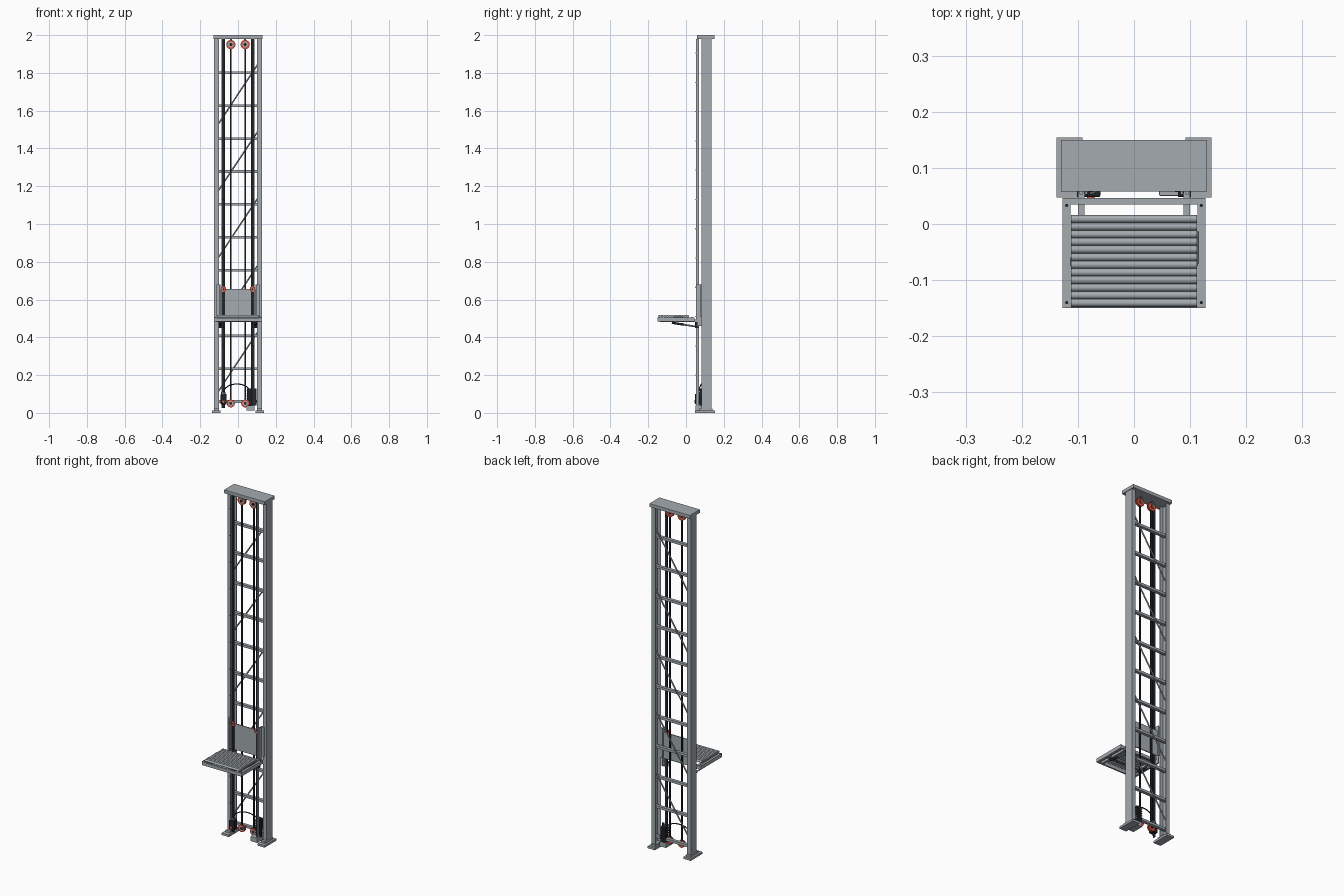
import bpy, math
from mathutils import Vector

cube = bpy.data.objects.get("Cube")
if cube:
    bpy.data.objects.remove(cube, do_unlink=True)


def material(name, r, g, b):
    m = bpy.data.materials.new(name)
    m.use_nodes = True
    m.diffuse_color = (r, g, b, 1)
    m.node_tree.nodes["Principled BSDF"].inputs["Base Color"].default_value = (r, g, b, 1)
    return m


STEEL = material("grey steel", 0.37, 0.41, 0.435)
DARK = material("dark steel", 0.13, 0.14, 0.15)
BLACK = material("black rubber", 0.015, 0.018, 0.02)
RED = material("red", 0.78, 0.08, 0.045)


def finish(name, mat):
    ob = bpy.context.object
    ob.name = name
    ob.data.materials.append(mat)
    return ob


def box(name, mat, x, y, z, bevel=0):
    """Box from (min, max) pairs."""
    bpy.ops.mesh.primitive_cube_add(size=1, location=[sum(p) / 2 for p in (x, y, z)])
    bpy.context.object.scale = [p[1] - p[0] for p in (x, y, z)]
    bpy.ops.object.transform_apply(location=False, rotation=False)
    ob = finish(name, mat)
    if bevel:
        mod = ob.modifiers.new("Bevel", "BEVEL")
        mod.width = bevel
        mod.segments = 2
    return ob


def pair(name, mat, x, y, z):
    """Mirrored boxes, x given for the +x side."""
    box("left_" + name, mat, x, y, z)
    box("right_" + name, mat, (-x[1], -x[0]), y, z)


def rod(name, mat, a, b, r, sides=16):
    """Cylinder between two points."""
    a, b = Vector(a), Vector(b)
    d = b - a
    bpy.ops.mesh.primitive_cylinder_add(vertices=sides, radius=r, depth=d.length, location=(a + b) / 2,
                                        rotation=d.to_track_quat("Z", "Y").to_euler())
    ob = finish(name, mat)
    bpy.ops.object.shade_smooth_by_angle(angle=math.radians(50))
    return ob


def pulley(name, x, y, z, r, w):
    """Grooved wheel with its axle along y."""
    for s in (-1, 1):
        rod(name + "_rim", RED, (x, y + s * w / 2, z), (x, y + s * w / 4, z), r, 32)
    rod(name + "_groove", RED, (x, y - w / 4, z), (x, y + w / 4, z), r * 0.82, 32)
    rod(name + "_face", STEEL, (x, y - w / 2 - 0.001, z), (x, y, z), r * 0.64, 32)
    rod(name + "_hub", BLACK, (x, y - w * 0.7, z), (x, y + w * 0.7, z), r * 0.34)


# Feet, channel columns and head
pair("foot_plate", STEEL, (0.092, 0.138), (0.047, 0.154), (0, 0.012))
pair("foot_socket", STEEL, (0.1, 0.127), (0.068, 0.14), (0.012, 0.024))
pair("column_web", STEEL, (0.121, 0.126), (0.083, 0.134), (0.012, 1.98))
pair("column_front_flange", STEEL, (0.101, 0.121), (0.083, 0.087), (0.012, 1.98))
pair("column_back_flange", STEEL, (0.101, 0.121), (0.13, 0.134), (0.012, 1.98))
box("head_cap", STEEL, (-0.13, 0.13), (0.058, 0.15), (1.98, 2.0), 0.001)

# Cross rungs and diagonal braces
for i in range(11):
    z = 0.06 + 0.174 * i
    box("rung", STEEL, (-0.12, 0.12), (0.1, 0.118), (z - 0.007, z + 0.007))
for i in range(5):
    z = 0.11 + 0.354 * i
    rod("diagonal_brace", STEEL, (-0.107, 0.122, z), (0.107, 0.122, z + 0.322), 0.004, 8)

# Open guide rails with a black running face and screws
pair("guide_rail_wall", STEEL, (0.083, 0.087), (0.053, 0.069), (0.025, 1.98))
pair("guide_rail_face", BLACK, (0.07, 0.083), (0.065, 0.069), (0.025, 1.98))
for s in (-1, 1):
    for i in range(12):
        z = 0.2 + 0.155 * i
        rod("rail_screw", BLACK, (s * 0.085, 0.049, z), (s * 0.085, 0.054, z), 0.003, 8)

# Belts and their pulleys
for s in (-1, 1):
    x = s * 0.038
    pulley("top_pulley", x, 0.092, 1.95, 0.024, 0.014)
    pulley("bottom_pulley", x, 0.092, 0.05, 0.021, 0.014)
    box("pulley_hanger", DARK, (x - 0.005, x + 0.005), (0.101, 0.104), (1.94, 1.98))
    box("belt", BLACK, (x - 0.004, x + 0.004), (0.088, 0.096), (0.06, 1.94))

# Carriage that runs on the rails
box("carriage_back", STEEL, (-0.092, 0.092), (0.07, 0.076), (0.505, 0.655))
pair("carriage_cheek", STEEL, (0.092, 0.097), (0.053, 0.084), (0.46, 0.68))
pair("carriage_flange", STEEL, (0.097, 0.114), (0.075, 0.081), (0.51, 0.68))
for s in (-1, 1):
    rod("guide_wheel", RED, (s * 0.077, 0.0585, 0.655), (s * 0.077, 0.064, 0.655), 0.0145, 24)
    rod("guide_wheel_hub", BLACK, (s * 0.077, 0.057, 0.655), (s * 0.077, 0.06, 0.655), 0.004)
    box("carriage_block", BLACK, (s * 0.09 - 0.012, s * 0.09 + 0.012), (0.048, 0.06), (0.45, 0.48))

# Platform frame
pair("platform_side_rail", STEEL, (0.113, 0.127), (-0.15, 0.046), (0.484, 0.505))
box("platform_rear_bar", STEEL, (-0.113, 0.113), (0.035, 0.046), (0.487, 0.504))
box("platform_front_bar", STEEL, (-0.113, 0.113), (-0.15, -0.141), (0.484, 0.503))
box("platform_middle_bar", DARK, (-0.113, 0.113), (-0.075, -0.06), (0.48, 0.496))
pair("platform_arm", STEEL, (0.088, 0.1), (-0.14, 0.07), (0.482, 0.495))
box("platform_control_box", DARK, (0.111, 0.116), (-0.07, -0.013), (0.49, 0.512))
for x in (-0.12, 0.12):
    for y in (-0.14, 0.033):
        rod("frame_bolt", BLACK, (x, y, 0.5), (x, y, 0.507), 0.003, 8)
    rod("support_strut", STEEL, (x * 0.78, -0.07, 0.476), (x * 0.78, 0.066, 0.455), 0.0045, 8)
    rod("strut_cylinder", BLACK, (x * 0.78, -0.075, 0.477), (x * 0.78, -0.01, 0.467), 0.006, 12)

# Roller deck
for i in range(12):
    y = 0.009 - 0.0136 * i
    rod("deck_roller", STEEL, (-0.112, y, 0.512), (0.112, y, 0.512), 0.0069)

# Drive motor on the -x side
box("motor_body", BLACK, (-0.092, -0.06), (0.048, 0.08), (0.045, 0.1), 0.003)
rod("motor_shaft", RED, (-0.077, 0.044, 0.06), (-0.077, 0.049, 0.06), 0.007)
rod("motor_cap", DARK, (-0.077, 0.065, 0.1), (-0.077, 0.065, 0.11), 0.012)

# Power unit on the +x side
box("power_unit_base", STEEL, (0.045, 0.088), (0.05, 0.12), (0.012, 0.04), 0.002)
box("power_unit", BLACK, (0.048, 0.08), (0.088, 0.12), (0.04, 0.13), 0.003)
rod("power_unit_tank", BLACK, (0.092, 0.077, 0.04), (0.092, 0.077, 0.13), 0.006)
for i in range(5):
    z = 0.06 + 0.014 * i
    box("cooling_fin", BLACK, (0.046, 0.082), (0.086, 0.122), (z, z + 0.003))

# Cable arching from motor to power unit
curve = bpy.data.curves.new("power_cable", "CURVE")
curve.dimensions = "3D"
curve.bevel_depth = 0.003
curve.bevel_resolution = 2
path = curve.splines.new("POLY")
path.points.add(16)
for i, p in enumerate(path.points):
    a = math.pi * i / 16
    p.co = (-0.006 - 0.07 * math.cos(a), 0.065 + 0.0024 * i, 0.108 + 0.045 * math.sin(a), 1)
cable = bpy.data.objects.new("power_cable", curve)
bpy.context.collection.objects.link(cable)
curve.materials.append(BLACK)
